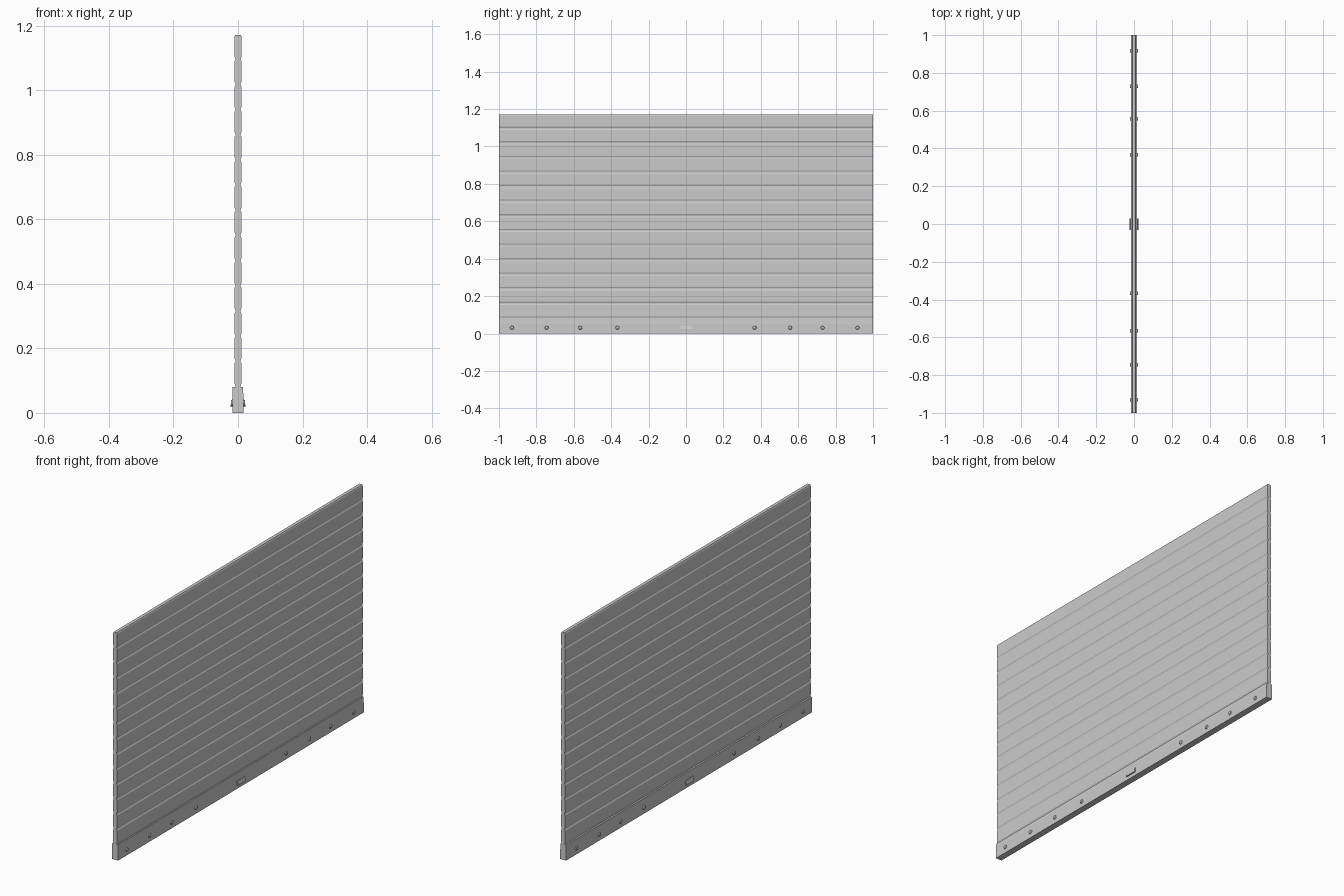
import bpy, bmesh, math

if "Cube" in bpy.data.objects:
    bpy.data.objects.remove(bpy.data.objects["Cube"])

SLATS, BASE, TOP = 14, 0.08, 1.172
PITCH = (TOP - BASE) / SLATS


def extrude_y(name, profile, y0, y1):
    """Extrude a closed (x, z) profile along y."""
    bm = bmesh.new()
    face = bm.faces.new([bm.verts.new((x, y0, z)) for x, z in profile])
    ext = bmesh.ops.extrude_face_region(bm, geom=[face])
    moved = [v for v in ext["geom"] if isinstance(v, bmesh.types.BMVert)]
    bmesh.ops.translate(bm, verts=moved, vec=(0, y1 - y0, 0))
    bmesh.ops.recalc_face_normals(bm, faces=bm.faces[:])
    me = bpy.data.meshes.new(name)
    bm.to_mesh(me)
    bm.free()
    ob = bpy.data.objects.new(name, me)
    bpy.context.collection.objects.link(ob)
    return ob


# Shutter curtain: one stepped profile with a shallow groove at every slat joint
side = []
for i in range(SLATS):
    z = BASE + i * PITCH
    side += [(0.0085, z), (0.0085, z + 0.006), (0.0115, z + 0.012),
             (0.0115, z + PITCH - 0.006), (0.0085, z + PITCH - 0.001)]
side[0] = (0.0085, BASE - 0.01)
side[-1] = (0.0085, TOP)
extrude_y("shutter_slats", side + [(-x, z) for x, z in reversed(side)], -1, 1)

# Bottom rail
extrude_y("bottom_rail", [(-0.017, 0), (0.017, 0), (0.017, 0.05), (0.015, BASE),
                          (-0.017, BASE)], -1, 1)

# Bolts and finger grips on both faces
for s, label in ((1, "right"), (-1, "left")):
    for y in (-0.93, -0.745, -0.565, -0.367, 0.367, 0.557, 0.73, 0.917):
        bpy.ops.mesh.primitive_cone_add(vertices=16, radius1=0.011, radius2=0.008, depth=0.006,
                                        location=(s * 0.0185, y, 0.031),
                                        rotation=(0, s * math.pi / 2, 0))
        bpy.context.object.name = f"bolt_{label}"
        bpy.ops.object.shade_smooth_by_angle()
    extrude_y(f"finger_grip_{label}",
              [(s * 0.015, 0.018), (s * 0.023, 0.018), (s * 0.023, 0.024),
               (s * 0.019, 0.041), (s * 0.015, 0.041)], -0.033, 0.03)
